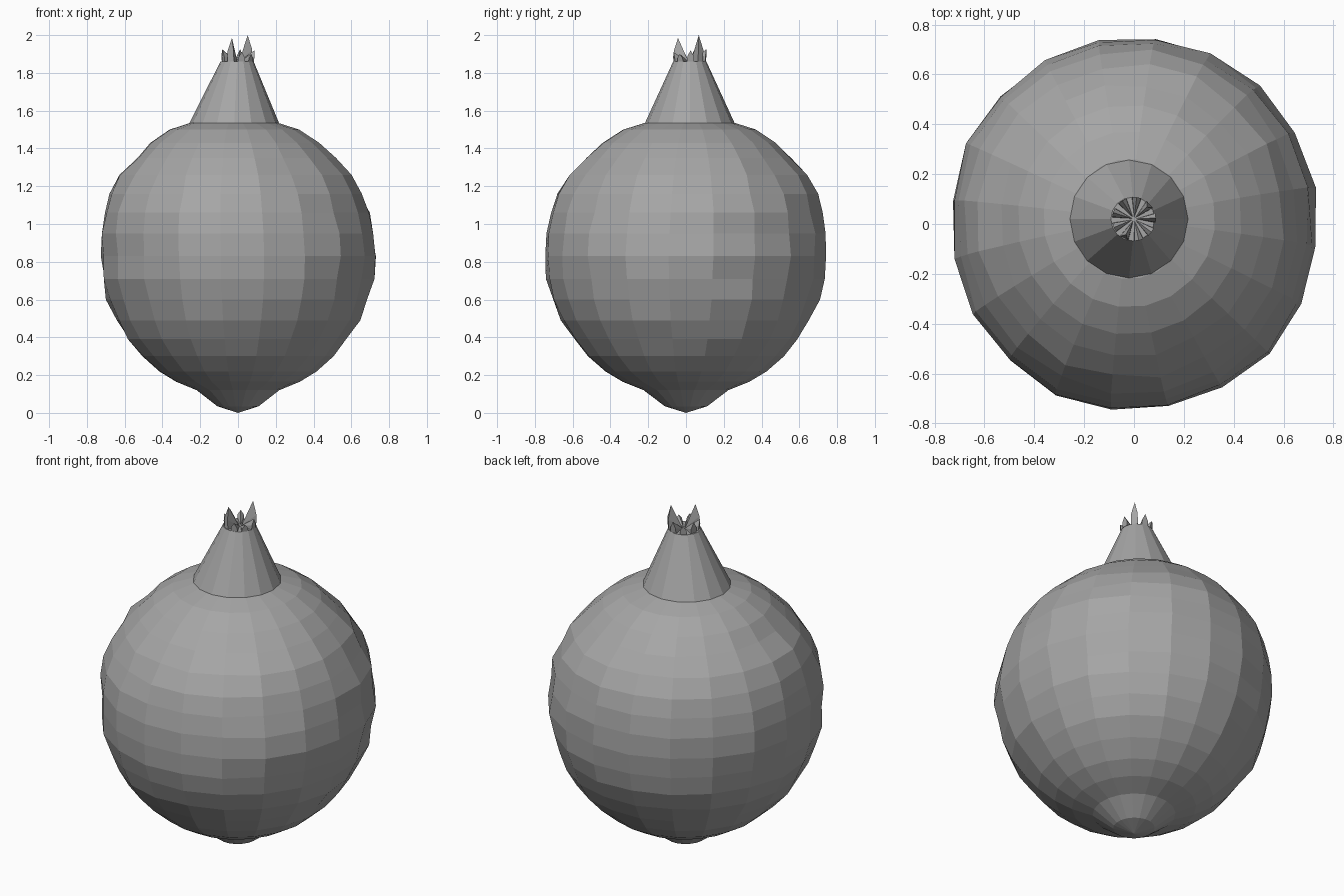
import bpy, bmesh, math, random

random.seed(4)
cube = bpy.data.objects.get("Cube")
if cube:
    bpy.data.objects.remove(cube, do_unlink=True)

grey = bpy.data.materials.new("Plain grey")
grey.use_nodes = True
grey.diffuse_color = (0.38, 0.38, 0.38, 1)
grey.node_tree.nodes["Principled BSDF"].inputs["Base Color"].default_value = grey.diffuse_color


def finish(bm, name):
    bmesh.ops.recalc_face_normals(bm, faces=bm.faces)
    mesh = bpy.data.meshes.new(name)
    bm.to_mesh(mesh)
    bm.free()
    mesh.materials.append(grey)
    obj = bpy.data.objects.new(name, mesh)
    bpy.context.collection.objects.link(obj)
    return obj


def lathe(name, rings, sides, start, wobble=0.0, stretch=1.0):
    """Skin rings of (z, radius, centre x, centre y); radius 0 makes a pole."""
    bm = bmesh.new()
    loops = []
    for z, r, cx, cy in rings:
        if r == 0:
            loops.append([bm.verts.new((cx, cy, z))] * sides)
            continue
        loop = []
        for i in range(sides):
            a = start + math.tau * i / sides
            k = r + (random.uniform(-wobble, wobble) if 0.35 < z < 1.4 else 0)
            loop.append(bm.verts.new((cx + k * math.cos(a), cy + k * stretch * math.sin(a), z)))
        loops.append(loop)
    for low, high in zip(loops, loops[1:]):
        for i in range(sides):
            j = (i + 1) % sides
            corners = list(dict.fromkeys((low[i], low[j], high[j], high[i])))
            bm.faces.new(corners)
    return finish(bm, name)


# Round fruit body with a small nub underneath
profile = [(0, 0), (0.035, 0.11), (0.12, 0.22), (0.165, 0.33), (0.22, 0.42), (0.30, 0.51),
           (0.39, 0.585), (0.49, 0.645), (0.60, 0.695), (0.71, 0.72), (0.83, 0.735),
           (0.95, 0.73), (1.06, 0.71), (1.16, 0.67), (1.26, 0.615), (1.35, 0.53),
           (1.43, 0.45), (1.50, 0.345), (1.535, 0.235), (1.535, 0)]
body_rings = []
for z, r in profile:
    lean = 0.02 * max(0, z - 0.83) / 0.7
    body_rings.append((z, r, -lean, lean))
lathe("fruit_body", body_rings, 20, math.radians(-79), 0.01, 1.025)

# Tapered neck, closed at the top
lathe("neck", [(1.535, 0.237, -0.02, 0.02), (1.86, 0.088, -0.005, 0.02), (1.86, 0, 0, 0.02)],
      16, math.radians(-90))

# Crown of slim pointed sepals around the neck opening
heights = [0.06, 0.14, 0.065, 0.05, 0.065, 0.06, 0.125, 0.05, 0.04]
bm = bmesh.new()
for i, height in enumerate(heights):
    a = math.tau * i / len(heights) + 0.05

    def point(radius, turn, z):
        return bm.verts.new((radius * math.cos(a + turn), 0.02 + radius * math.sin(a + turn), z))

    inner = point(0.008, 0, 1.86)
    left, right = point(0.086, 0.22, 1.86), point(0.086, -0.22, 1.86)
    mid_left, mid_right = (point(0.088, t, 1.86 + height * 0.45) for t in (0.2, -0.2))
    tip = point(0.07 if height > 0.1 else 0.088, 0, 1.86 + height)
    bm.faces.new((left, right, mid_right, tip, mid_left))
    bm.faces.new((inner, left, mid_left))
    bm.faces.new((inner, mid_right, right))
    bm.faces.new((inner, mid_left, tip))
    bm.faces.new((inner, tip, mid_right))
    bm.faces.new((inner, right, left))
finish(bm, "crown_sepals")
